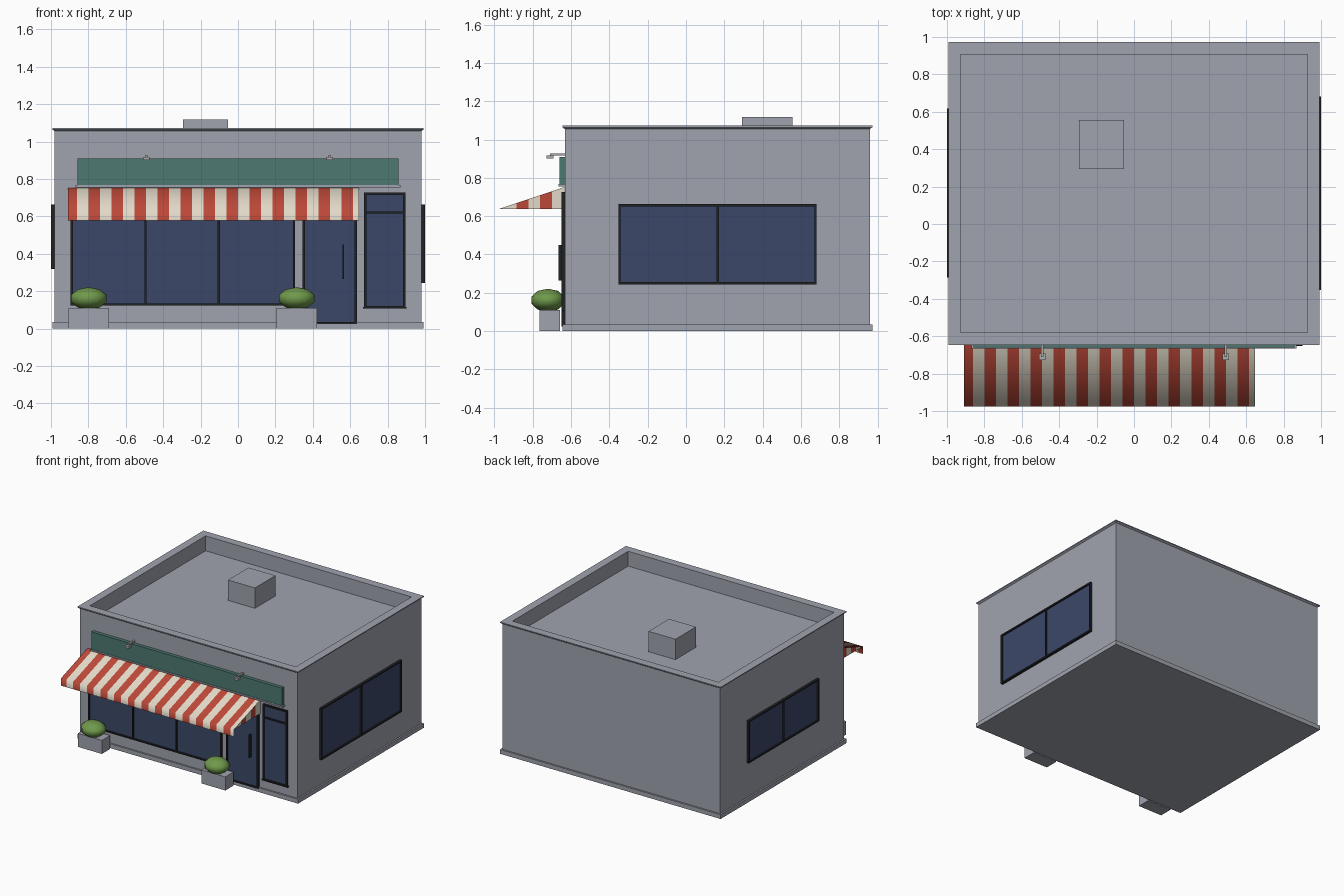
import bpy, bmesh

cube = bpy.data.objects.get("Cube")
if cube:
    bpy.data.objects.remove(cube, do_unlink=True)


def material(name, r, g, b):
    m = bpy.data.materials.new(name)
    m.use_nodes = True
    m.diffuse_color = (r, g, b, 1)
    m.node_tree.nodes["Principled BSDF"].inputs["Base Color"].default_value = (r, g, b, 1)
    return m


WALL = material("wall_grey", 0.35, 0.37, 0.425)
GLASS = material("dark_blue_glass", 0.044, 0.064, 0.14)
FRAME = material("black_frame", 0.015, 0.016, 0.018)
TEAL = material("teal_sign", 0.075, 0.19, 0.165)
RED = material("awning_red", 0.5, 0.065, 0.04)
CREAM = material("awning_cream", 0.76, 0.7, 0.58)
GREEN = material("bush_green", 0.16, 0.32, 0.07)
METAL = material("lamp_metal", 0.42, 0.42, 0.43)

# Outer faces of the walls
HALF_X, FRONT, BACK = 0.98, -0.633, 0.96


def finish(name, bm, *mats):
    mesh = bpy.data.meshes.new(name)
    bm.to_mesh(mesh)
    bm.free()
    for m in mats:
        mesh.materials.append(m)
    obj = bpy.data.objects.new(name, mesh)
    bpy.context.collection.objects.link(obj)
    return obj


def add_box(bm, a, b):
    verts = bmesh.ops.create_cube(bm, size=1)["verts"]
    for v in verts:
        for i in range(3):
            v.co[i] = (a[i] + b[i]) / 2 + v.co[i] * abs(b[i] - a[i])


def boxes(name, mat, *pairs):
    bm = bmesh.new()
    for a, b in pairs:
        add_box(bm, a, b)
    return finish(name, bm, mat)


# Placement on a wall: u runs along it, d is the distance outward
def on_front(u, d, z):
    return (u, FRONT - d, z)


def on_left(u, d, z):
    return (HALF_X + d, u, z)


def on_right(u, d, z):
    return (-HALF_X - d, u, z)


def window(name, place, u0, u1, z0, z1, mullions=(), rails=(), depth=0.016, w=0.012):
    inset = w / 2
    boxes(name + "_glass", GLASS, (place(u0 + inset, -0.004, z0 + inset),
                                   place(u1 - inset, depth * 0.4, z1 - inset)))
    bars = [(u0, u0 + w, z0, z1), (u1 - w, u1, z0, z1),
            (u0 + w, u1 - w, z0, z0 + w), (u0 + w, u1 - w, z1 - w, z1)]
    bars += [(m - w / 2, m + w / 2, z0 + w, z1 - w) for m in mullions]
    bars += [(u0 + w, u1 - w, r - w / 2, r + w / 2) for r in rails]
    boxes(name + "_frame", FRAME,
          *[(place(a, -0.004, c), place(b, depth, d)) for a, b, c, d in bars])


# Building shell: plinth, walls, flared cornice and parapet swept around a rectangle
profile = [(0.013, 0), (0.013, 0.035), (0, 0.035), (0, 1.055), (0.013, 1.064),
           (0.013, 1.072), (-0.053, 1.072), (-0.053, 0.951)]
bm = bmesh.new()
loops = []
for out, z in profile:
    x, y0, y1 = HALF_X + out, FRONT - out, BACK + out
    loops.append([bm.verts.new((px, py, z))
                  for px, py in ((-x, y0), (x, y0), (x, y1), (-x, y1))])
for lo, hi in zip(loops, loops[1:]):
    for i in range(4):
        j = (i + 1) % 4
        bm.faces.new((lo[i], lo[j], hi[j], hi[i]))
bm.faces.new(loops[0][::-1])
bm.faces.new(loops[-1])
finish("building_shell", bm, WALL)

boxes("roof_unit", WALL, ((-0.295, 0.293, 0.945), (-0.053, 0.557, 1.117)))

# Windows and door
window("shop_window", on_front, -0.895, 0.305, 0.123, 0.727, mullions=(-0.495, -0.103))
window("door", on_front, 0.345, 0.635, 0.024, 0.727)
window("narrow_window", on_front, 0.675, 0.895, 0.108, 0.727, rails=(0.62,))
window("left_side_window", on_left, -0.353, 0.682, 0.243, 0.663, mullions=(0.165,), depth=0.02)
window("right_side_window", on_right, -0.285, 0.617, 0.318, 0.663, mullions=(0.165,), depth=0.02)
boxes("narrow_window_sill", FRAME, (on_front(0.668, 0, 0.106), on_front(0.902, 0.018, 0.116)))
boxes("door_handle", FRAME, (on_front(0.559, 0.004, 0.265), on_front(0.567, 0.033, 0.45)))

# Sign board with its ledge
boxes("sign_board", TEAL, (on_front(-0.858, 0, 0.767), on_front(0.858, 0.028, 0.909)))
boxes("sign_ledge", WALL, (on_front(-0.868, 0, 0.755), on_front(0.868, 0.032, 0.767)))

# Sign lamps
for side, x in (("right", -0.49), ("left", 0.49)):
    boxes(side + "_lamp", METAL,
          ((x - 0.007, FRONT, 0.916), (x + 0.007, -0.71, 0.928)),
          ((x - 0.018, -0.728, 0.9), (x + 0.018, -0.693, 0.917)))

# Striped awning: softly rounded sheet with a hanging valance, and closed ends
STRIPE, FIRST_EDGE = 0.0615, -0.862
AX0, AX1, TOP_Y, TOP_Z, LIP_Y, LIP_Z, HEM_Z = -0.91, 0.648, -0.635, 0.752, -0.975, 0.638, 0.577


def slope_z(y):
    return LIP_Z + (TOP_Z - LIP_Z) * (y - LIP_Y) / (TOP_Y - LIP_Y)


bm = bmesh.new()


def face(index, smooth, *points):
    f = bm.faces.new([bm.verts.new(p) for p in points])
    f.material_index, f.smooth = index, smooth


x, k = AX0, 0
while x < AX1 - 0.001:
    nx = min(FIRST_EDGE + k * STRIPE, AX1)
    rows = ((LIP_Y, HEM_Z), (LIP_Y, LIP_Z), (TOP_Y, TOP_Z))
    for (ya, za), (yb, zb) in zip(rows, rows[1:]):
        face(k % 2, True, (x, ya, za), (nx, ya, za), (nx, yb, zb), (x, yb, zb))
    x, k = nx, k + 1
for ex in (AX0, AX1):
    cuts = [LIP_Y, -0.885, -0.823, -0.761, -0.699, TOP_Y]
    for i, (ya, yb) in enumerate(zip(cuts, cuts[1:])):
        pts = [(ex, ya, LIP_Z), (ex, yb, LIP_Z), (ex, yb, slope_z(yb))]
        if i:
            pts.append((ex, ya, slope_z(ya)))
        if ex < 0:
            pts.reverse()
        face((i + 1) % 2, False, *pts)
bmesh.ops.remove_doubles(bm, verts=bm.verts, dist=0.0001)
finish("awning", bm, RED, CREAM)

# Planters with clipped bushes
for side, x in (("right", -0.798), ("left", 0.314)):
    boxes(side + "_planter", WALL, ((x - 0.108, -0.765, 0), (x + 0.108, -0.658, 0.11)))
    bpy.ops.mesh.primitive_uv_sphere_add(segments=12, ring_count=5, radius=1,
                                         location=(x, -0.721, 0.161))
    bush = bpy.context.object
    bush.name = side + "_bush"
    bush.scale = (0.1, 0.091, 0.06)
    bush.data.materials.append(GREEN)
    bpy.ops.object.shade_smooth()
